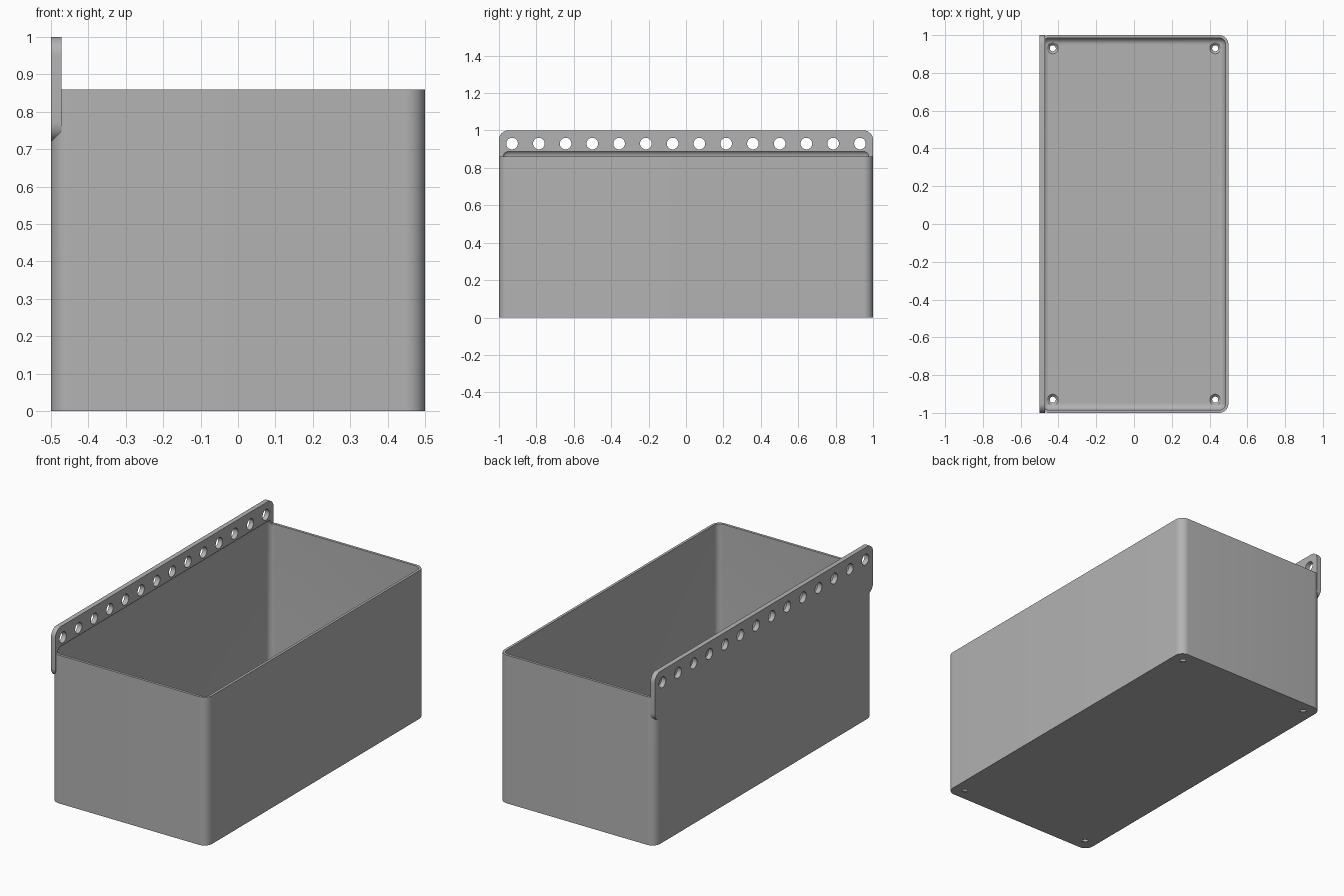
import bpy, bmesh, math
from mathutils import Matrix

if "Cube" in bpy.data.objects:
    bpy.data.objects.remove(bpy.data.objects["Cube"])

HALF_X, HALF_Y, RIM = 0.5, 1.0, 0.86
WALL, RADIUS, PLATE = 0.015, 0.05, 0.028

grey = bpy.data.materials.new("plain grey")
grey.use_nodes = True
grey.diffuse_color = (0.45, 0.45, 0.45, 1)
grey.node_tree.nodes["Principled BSDF"].inputs["Base Color"].default_value = grey.diffuse_color


def make(name, bm):
    bmesh.ops.recalc_face_normals(bm, faces=bm.faces)
    mesh = bpy.data.meshes.new(name)
    bm.to_mesh(mesh)
    bm.free()
    mesh.materials.append(grey)
    obj = bpy.data.objects.new(name, mesh)
    bpy.context.collection.objects.link(obj)
    return obj


def rounded_box(name, low, high, radius, axis=None):
    """Box between two corners; rounds edges along one axis, or every edge."""
    bm = bmesh.new()
    bmesh.ops.create_cube(bm, size=1)
    for v in bm.verts:
        v.co = [high[i] if v.co[i] > 0 else low[i] for i in range(3)]
    edges = [e for e in bm.edges if axis is None
             or abs((e.verts[0].co - e.verts[1].co).normalized()[axis]) > 0.9]
    bmesh.ops.bevel(bm, geom=edges, offset=radius, segments=10,
                    profile=0.5, affect='EDGES', clamp_overlap=True)
    return make(name, bm)


def cones(name, centres, r1, r2, depth, turn=Matrix()):
    bm = bmesh.new()
    for c in centres:
        bmesh.ops.create_cone(bm, cap_ends=True, segments=32, radius1=r1, radius2=r2,
                              depth=depth, matrix=Matrix.Translation(c) @ turn)
    return make(name, bm)


def combine(target, tool, operation):
    mod = target.modifiers.new(operation.title(), 'BOOLEAN')
    mod.operation, mod.solver, mod.object = operation, 'EXACT', tool
    bpy.context.view_layer.objects.active = target
    bpy.ops.object.modifier_apply(modifier=mod.name)
    bpy.data.objects.remove(tool)


# Bin body with rounded upright corners, and the hanging plate flush with its side
bin_body = rounded_box("storage_bin", (-HALF_X, -HALF_Y, 0), (HALF_X, HALF_Y, RIM), RADIUS, axis=2)
plate = rounded_box("hanging_plate", (-HALF_X, -HALF_Y, 0.72),
                    (-HALF_X + PLATE, HALF_Y, 1.0), RADIUS, axis=0)
combine(bin_body, plate, 'UNION')

# Hollow with filleted floor; its rounded top undercuts the plate
inner = RADIUS - WALL
cavity = rounded_box("cavity", (-HALF_X + WALL, -HALF_Y + WALL, WALL),
                     (HALF_X - WALL, HALF_Y - WALL, RIM + inner), inner)
combine(bin_body, cavity, 'DIFFERENCE')

# Row of mounting holes through the plate
count, reach = 14, 0.93
row = [(-HALF_X, -reach + 2 * reach * i / (count - 1), 0.93) for i in range(count)]
holes = cones("plate_holes", row, 0.031, 0.031, 0.2, Matrix.Rotation(math.pi / 2, 4, 'Y'))
combine(bin_body, holes, 'DIFFERENCE')

# Countersunk drain holes in the floor corners
corners = [(sx * 0.43, sy * reach, 0) for sx in (-1, 1) for sy in (-1, 1)]
combine(bin_body, cones("floor_holes", corners, 0.016, 0.016, 0.1), 'DIFFERENCE')
sinks = [(x, y, WALL) for x, y, z in corners]
combine(bin_body, cones("countersinks", sinks, 0.003, 0.055, 0.052), 'DIFFERENCE')

# Smooth rounded surfaces, crisp edges
bpy.ops.object.select_all(action='DESELECT')
bin_body.select_set(True)
bpy.context.view_layer.objects.active = bin_body
bpy.ops.object.shade_smooth_by_angle(angle=math.radians(30))
